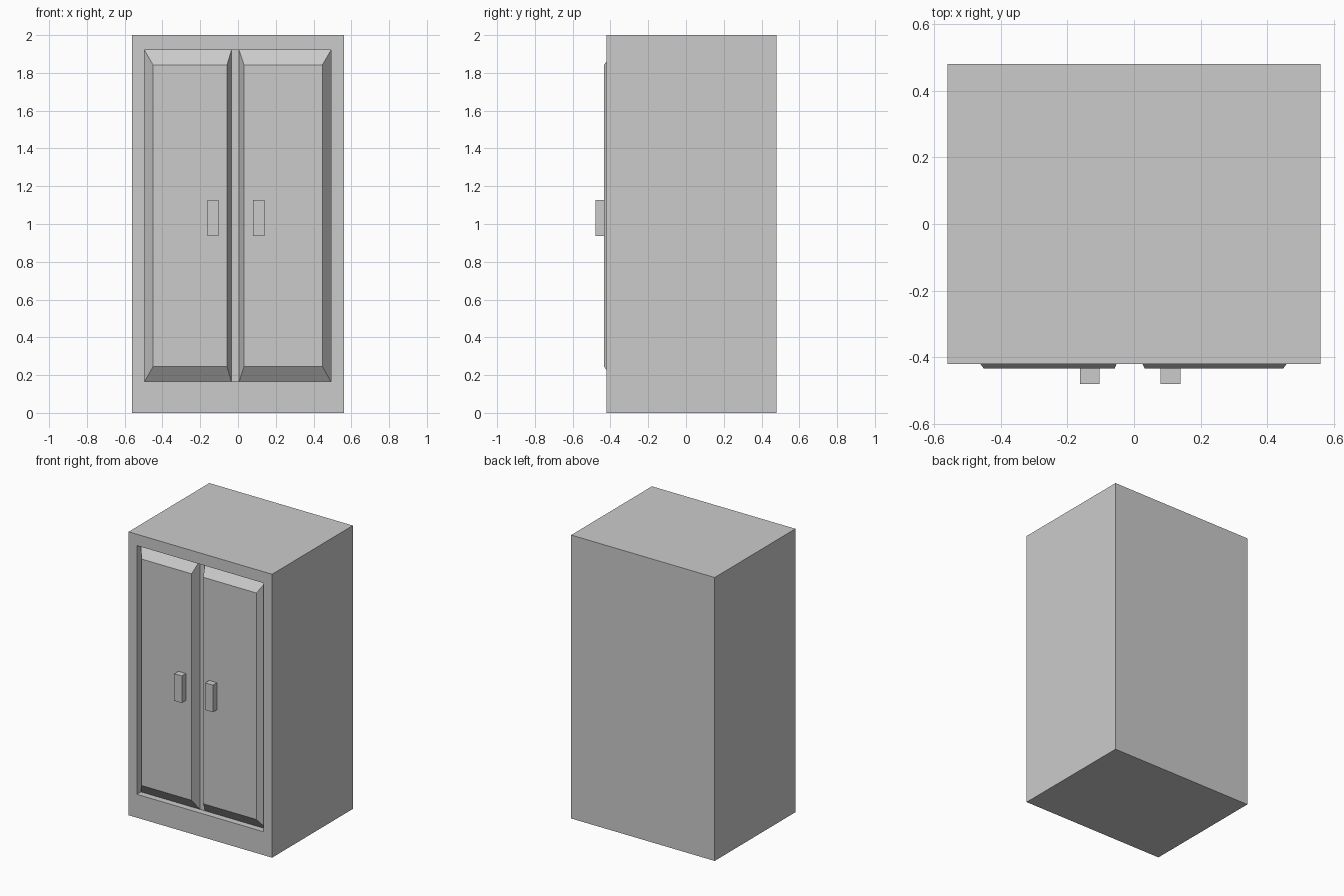
import bpy
import bmesh

if "Cube" in bpy.data.objects:
    bpy.data.objects.remove(bpy.data.objects["Cube"])


def finish(bm, name):
    """Turn a bmesh into a named flat-shaded object."""
    bmesh.ops.recalc_face_normals(bm, faces=bm.faces)
    mesh = bpy.data.meshes.new(name)
    bm.to_mesh(mesh)
    bm.free()
    obj = bpy.data.objects.new(name, mesh)
    bpy.context.collection.objects.link(obj)
    return obj


def rect(bm, x0, x1, z0, z1, y):
    """Four corner verts of an upright rectangle at depth y."""
    return [bm.verts.new((x, y, z))
            for x, z in ((x0, z0), (x1, z0), (x1, z1), (x0, z1))]


def loft(bm, rings):
    """Bridge successive rectangles and cap both ends."""
    for a, b in zip(rings, rings[1:]):
        for i in range(4):
            j = (i + 1) % 4
            bm.faces.new((a[i], a[j], b[j], b[i]))
    bm.faces.new(rings[0])
    bm.faces.new(rings[-1])


def lofted(name, *rects):
    bm = bmesh.new()
    loft(bm, [rect(bm, *r) for r in rects])
    return finish(bm, name)


FRONT, BACK = -0.42, 0.48
RECESS, DOOR = -0.375, -0.434
LOW, HIGH = 0.165, 1.92

# cabinet shell with the front recess
lofted("cabinet_body",
       (-0.56, 0.56, 0, 2, BACK),
       (-0.56, 0.56, 0, 2, FRONT),
       (-0.495, 0.492, LOW, HIGH, FRONT),
       (-0.495, 0.492, LOW, HIGH, RECESS))

# bevelled doors: (side, back x range, front x range, handle x range)
for side, back, front, grip in (
        ("left", (-0.495, -0.035), (-0.45, -0.058), (-0.162, -0.103)),
        ("right", (0.006, 0.492), (0.032, 0.447), (0.08, 0.14))):
    lofted(side + "_door",
           (*back, LOW, HIGH, RECESS),
           (*front, 0.245, 1.843, DOOR))
    # handle block, seated slightly into the door
    lofted(side + "_handle",
           (*grip, 0.937, 1.128, DOOR + 0.004),
           (*grip, 0.937, 1.128, -0.48))
